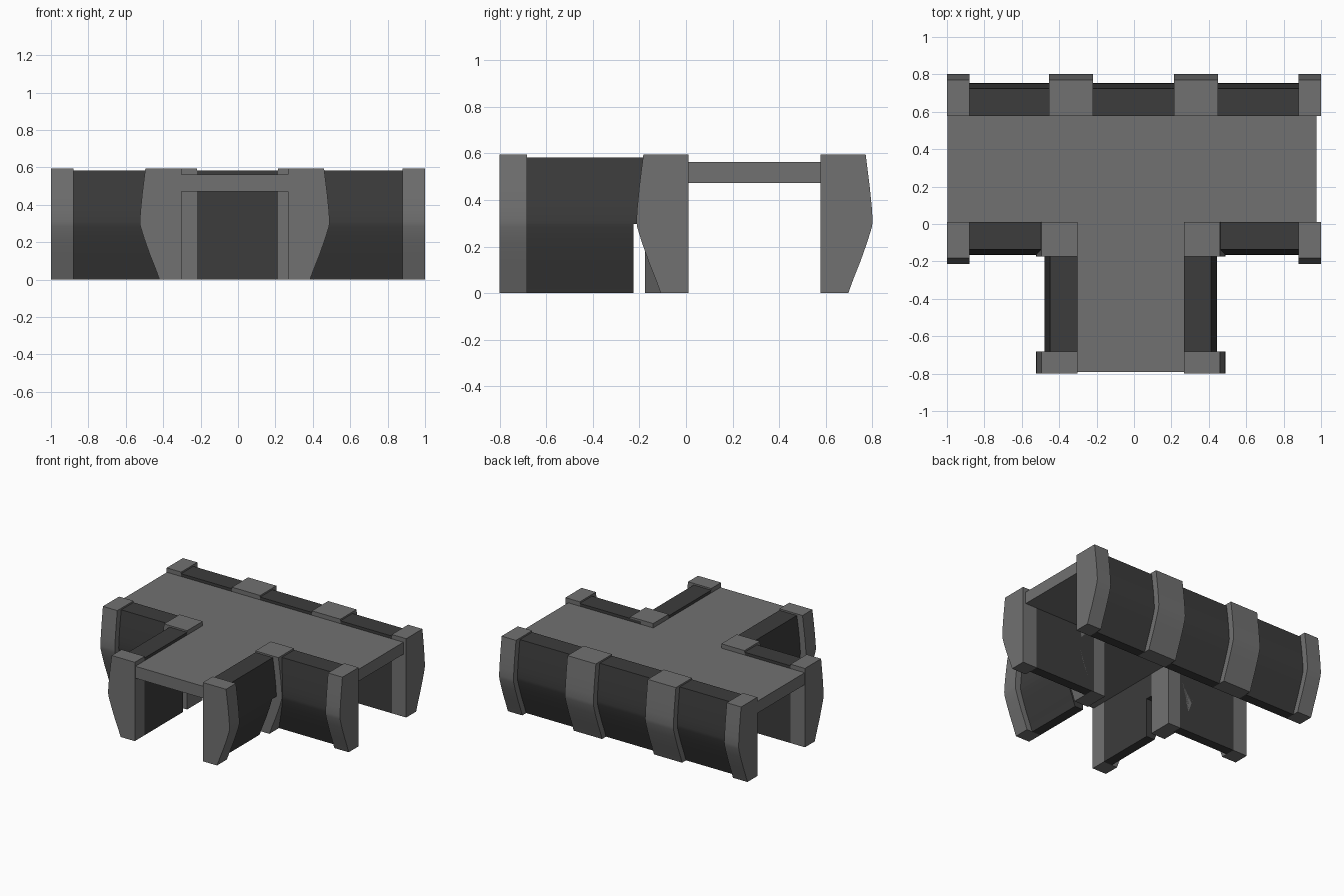
import bpy, bmesh, math

if "Cube" in bpy.data.objects:
    bpy.data.objects.remove(bpy.data.objects["Cube"])

def material(name, v):
    m = bpy.data.materials.new(name)
    m.diffuse_color = (v, v, v, 1)
    m.use_nodes = True
    m.node_tree.nodes["Principled BSDF"].inputs["Base Color"].default_value = m.diffuse_color
    return m

GREY = material("mid grey", 0.165)
DARK = material("dark grey", 0.045)

# Bulging outer profiles: (distance out from the inner face, height)
RIB_LOW = [(0.118, 0), (0.140, 0.06), (0.170, 0.135), (0.200, 0.22), (0.220, 0.285)]
RIB_UP = [(0.223, 0.31), (0.219, 0.37), (0.210, 0.46), (0.193, 0.595)]
RIB = RIB_LOW + RIB_UP
WALL_LOW = [(d - 0.047, z) for d, z in RIB_LOW] + [(0.175, 0.297)]
WALL_UP = [(0.175, 0.297)] + [(d - 0.047, min(z, 0.583)) for d, z in RIB_UP]
WALL = WALL_LOW + WALL_UP[1:]

def build(name, bottom, top, mat):
    """Join two matching loops into a closed prism."""
    bm = bmesh.new()
    a = [bm.verts.new(p) for p in bottom]
    b = [bm.verts.new(p) for p in top]
    n = len(a)
    bm.faces.new(a)
    bm.faces.new(b)
    for i in range(n):
        bm.faces.new((a[i], a[(i + 1) % n], b[(i + 1) % n], b[i]))
    bmesh.ops.recalc_face_normals(bm, faces=bm.faces)
    me = bpy.data.meshes.new(name)
    bm.to_mesh(me)
    bm.free()
    me.materials.append(mat)
    ob = bpy.data.objects.new(name, me)
    bpy.context.collection.objects.link(ob)
    bpy.context.view_layer.objects.active = ob
    ob.select_set(True)
    bpy.ops.object.shade_smooth_by_angle(angle=math.radians(20))
    ob.select_set(False)

def strip(name, profile, along, inner, sign, a, b, mat):
    """Extrude a wall profile along x or y, from a to b."""
    pts = [(0, profile[0][1])] + profile + [(0, profile[-1][1])]
    def ring(t):
        if along == 'x':
            return [(t, inner + sign * d, z) for d, z in pts]
        return [(inner + sign * d, t, z) for d, z in pts]
    build(name, ring(a), ring(b), mat)

# T-shaped roof slab
tee = [(-0.998, 0.58), (-0.998, 0.01), (-0.302, 0.01), (-0.302, -0.792),
       (0.267, -0.792), (0.267, 0.01), (0.977, 0.01), (0.977, 0.58)]
build("roof_slab", [(x, y, 0.472) for x, y in tee], [(x, y, 0.562) for x, y in tee], GREY)

# Long back wall with four ribs
ribs = [(-1, -0.88), (-0.455, -0.22), (0.213, 0.45), (0.88, 1)]
for a, b in ribs:
    strip("back_rib", RIB, 'x', 0.578, 1, a, b, GREY)
for (_, a), (b, _) in zip(ribs, ribs[1:]):
    strip("back_wall", WALL, 'x', 0.578, 1, a, b, DARK)

# Front walls, corner ribs and stem walls on both sides
for side, s, inner in (("left", -1, -0.302), ("right", 1, 0.267)):
    strip(side + "_end_rib", RIB, 'x', 0.01, -1, s * 0.88, s * 1.0, GREY)
    strip(side + "_front_wall", WALL, 'x', 0.01, -1, inner + s * 0.1, s * 0.88, DARK)
    strip(side + "_corner_rib", RIB, 'y', inner, s, -0.175, 0.01, GREY)
    strip(side + "_stem_rib", RIB, 'y', inner, s, -0.80, -0.682, GREY)
    strip(side + "_stem_wall_upper", WALL_UP, 'y', inner, s, -0.682, -0.175, DARK)
    strip(side + "_stem_wall_lower", WALL_LOW, 'y', inner, s, -0.682, -0.226, DARK)
